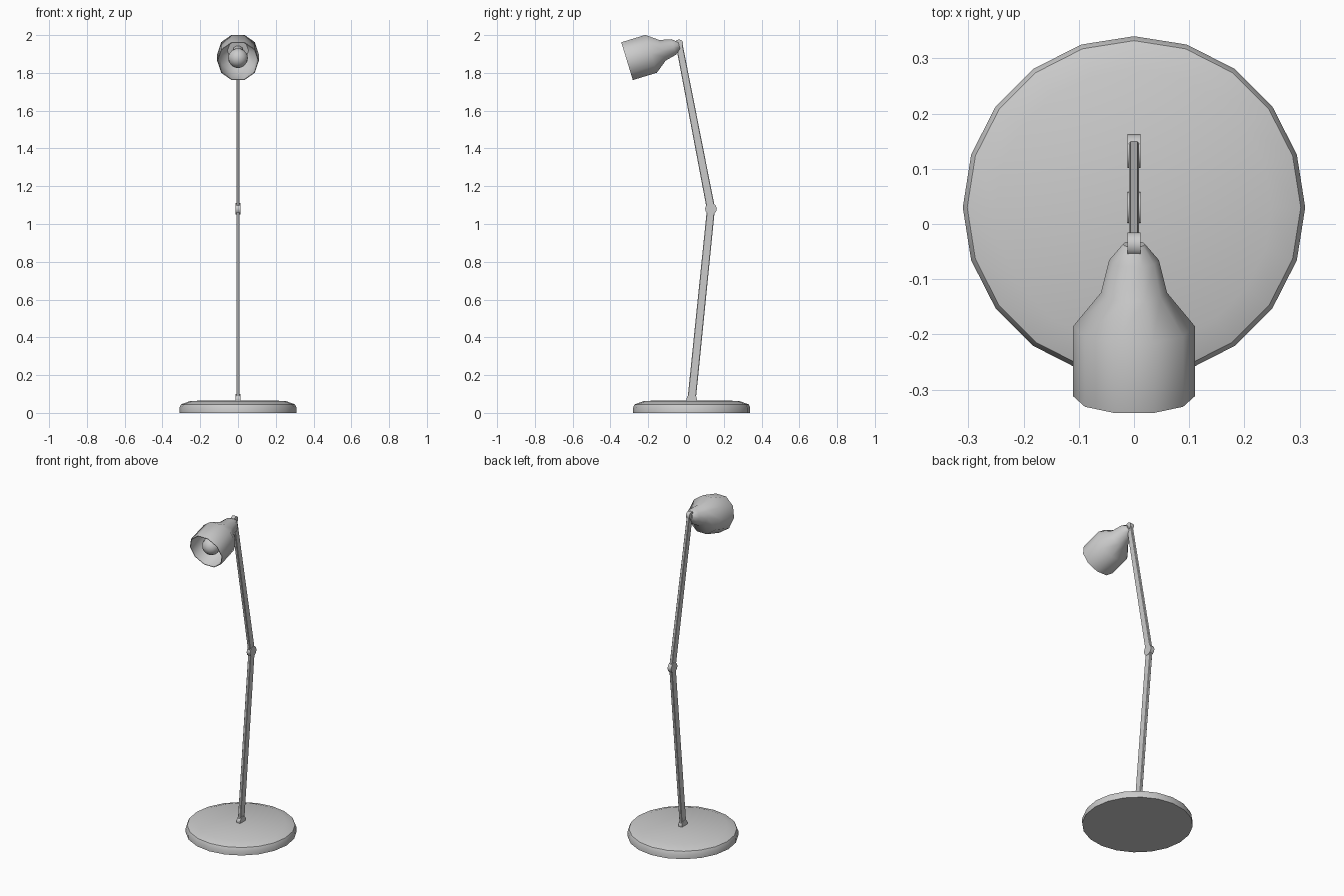
import bpy, bmesh
from math import cos, sin, pi, radians, atan2
from mathutils import Vector

if "Cube" in bpy.data.objects:
    bpy.data.objects.remove(bpy.data.objects["Cube"])


def finish(name, bm, smooth=None):
    bmesh.ops.recalc_face_normals(bm, faces=bm.faces[:])
    mesh = bpy.data.meshes.new(name)
    bm.to_mesh(mesh)
    bm.free()
    ob = bpy.data.objects.new(name, mesh)
    bpy.context.collection.objects.link(ob)
    if smooth:
        bpy.ops.object.select_all(action='DESELECT')
        ob.select_set(True)
        bpy.context.view_layer.objects.active = ob
        bpy.ops.object.shade_smooth_by_angle(angle=radians(smooth))
    return ob


def lathe(name, profile, sides, smooth):
    """Revolve (radius, height) points about local z; radius 0 closes to a point."""
    bm = bmesh.new()
    rings = []
    for r, h in profile:
        n = sides if r > 0 else 1
        rings.append([bm.verts.new((r * cos(2 * pi * i / sides), r * sin(2 * pi * i / sides), h))
                      for i in range(n)])
    for a, b in zip(rings, rings[1:]):
        for i in range(sides):
            quad = [a[i % len(a)], a[(i + 1) % len(a)], b[(i + 1) % len(b)], b[i % len(b)]]
            bm.faces.new(list(dict.fromkeys(quad)))
    return finish(name, bm, smooth)


def arm(name, start, end, w0, w1, half_x=0.009):
    """Flat tapered bar in the yz plane with bevelled long edges."""
    p, q = Vector((0, *start)), Vector((0, *end))
    d = (q - p).normalized()
    side = Vector((0, d.z, -d.y))
    bm = bmesh.new()
    ends = []
    for c, w in ((p, w0), (q, w1)):
        ends.append([bm.verts.new(c + side * (w * s) + Vector((x * half_x, 0, 0)))
                     for s, x in ((-1, -1), (1, -1), (1, 1), (-1, 1))])
    a, b = ends
    for i in range(4):
        bm.faces.new((a[i], a[(i + 1) % 4], b[(i + 1) % 4], b[i]))
    bm.faces.new(a)
    bm.faces.new(b)
    long_edges = [e for e in bm.edges if e.calc_length() > 0.3]
    bmesh.ops.bevel(bm, geom=long_edges, offset=0.003, segments=1, affect='EDGES')
    return finish(name, bm)


def joint(name, centre, radius, half_x=0.012):
    """Hinge disc with its axis along x."""
    ob = lathe(name, [(0, -half_x), (radius, -half_x), (radius, half_x), (0, half_x)], 12, 40)
    ob.rotation_euler = (0, pi / 2, 0)
    ob.location = (0, *centre)


# Round weighted base
base = lathe("base", [(0, 0), (0.31, 0), (0.31, 0.028), (0.302, 0.045), (0.25, 0.064), (0, 0.066)], 20, 40)
base.location = (0, 0.03, 0)

# Hinges and arms
foot, elbow, wrist = (0.03, 0.072), (0.132, 1.08), (-0.037, 1.955)
joint("base_joint", foot, 0.028)
joint("elbow_joint", elbow, 0.031)
joint("head_joint", wrist, 0.022)
arm("lower_arm", foot, elbow, 0.022, 0.021)
arm("upper_arm", elbow, wrist, 0.022, 0.018)

# Lamp head: local z runs from the open mouth back to the head joint
mouth = Vector((0, -0.312, 1.862))
tilt = -atan2(0.956, 0.292)
t = 0.004
shade = lathe("shade", [(0, 0.19), (0.06 - t, 0.19), (0.11 - t, 0.131), (0.11 - t, 0), (0.11, 0),
                        (0.11, 0.133), (0.06, 0.196), (0.045, 0.258), (0.02, 0.288), (0, 0.288)], 10, 50)
socket = lathe("bulb_socket", [(0, 0.085), (0.028, 0.085), (0.028, 0.192), (0, 0.192)], 10, 40)
R = 0.053
bulb = lathe("bulb", [(0, 0.056 - R)] + [(R * sin(pi * k / 8), 0.056 - R * cos(pi * k / 8)) for k in range(1, 8)]
             + [(0, 0.056 + R)], 14, 60)
for ob in (shade, socket, bulb):
    ob.rotation_euler = (tilt, 0, 0)
    ob.location = mouth
